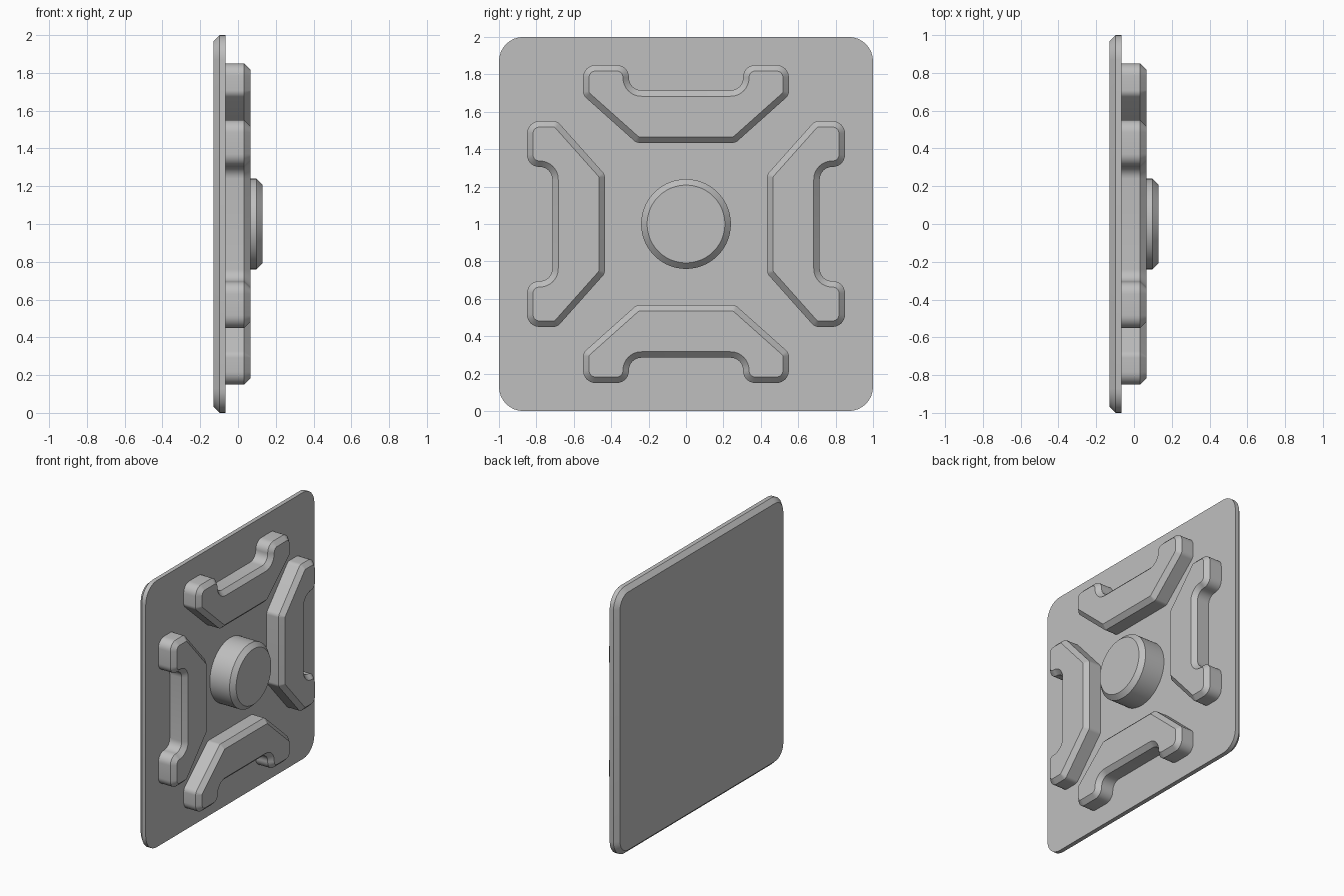
import bpy, bmesh, math
from mathutils import Vector, Matrix

old = bpy.data.objects.get("Cube")
if old:
    bpy.data.objects.remove(old, do_unlink=True)

grey = bpy.data.materials.new("light_grey")
grey.use_nodes = True
colour = (0.52, 0.52, 0.52, 1)
grey.diffuse_color = colour
grey.node_tree.nodes["Principled BSDF"].inputs["Base Color"].default_value = colour

CENTRE = Vector((0, 0, 1))
CHAMFER = 0.032


def rounded_ring(corners, inset, segments=8):
    """Counter-clockwise outline with filleted corners, moved inward by inset."""
    ring = []
    pts = [Vector(c[:2]) for c in corners]
    for i, p in enumerate(pts):
        d1 = (p - pts[i - 1]).normalized()
        d2 = (pts[(i + 1) % len(pts)] - p).normalized()
        n1, n2 = Vector((-d1.y, d1.x)), Vector((-d2.y, d2.x))
        side = 1 if d1.x * d2.y - d1.y * d2.x > 0 else -1
        mitre = (n1 + n2) / (1 + n1.dot(n2))
        radius = corners[i][2] - side * inset
        centre = p + mitre * (inset + side * radius)
        turn = side * math.acos(max(-1, min(1, d1.dot(d2))))
        for k in range(segments + 1):
            n = Matrix.Rotation(turn * k / segments, 2) @ n1
            ring.append(centre - n * side * radius)
    return ring


def circle_ring(radius, inset, count=64):
    return [Vector((math.cos(a), math.sin(a))) * (radius - inset)
            for a in (math.tau * k / count for k in range(count))]


def loft(name, layers, angle=0):
    """Skin rings of (y, z) points placed at rising x, capped at both ends."""
    bm = bmesh.new()
    spin = Matrix.Rotation(angle, 3, 'X')
    rings = [[bm.verts.new(CENTRE + spin @ Vector((x, p.x, p.y))) for p in ring]
             for x, ring in layers]
    for a, b in zip(rings, rings[1:]):
        for i in range(len(a)):
            j = (i + 1) % len(a)
            bm.faces.new((a[i], a[j], b[j], b[i]))
    bm.faces.new(rings[0][::-1])
    bm.faces.new(rings[-1])
    bmesh.ops.recalc_face_normals(bm, faces=bm.faces)
    mesh = bpy.data.meshes.new(name)
    bm.to_mesh(mesh)
    bm.free()
    mesh.materials.append(grey)
    obj = bpy.data.objects.new(name, mesh)
    bpy.context.collection.objects.link(obj)
    bpy.ops.object.select_all(action='DESELECT')
    obj.select_set(True)
    bpy.context.view_layer.objects.active = obj
    bpy.ops.object.shade_smooth_by_angle(angle=math.radians(30))
    return obj


# Square backing plate, chamfered on its rear edge
square = [(y, z, 0.13) for y, z in ((-1, -1), (1, -1), (1, 1), (-1, 1))]
outer = rounded_ring(square, 0)
loft("backing_plate", [(-0.13, rounded_ring(square, CHAMFER)),
                       (-0.13 + CHAMFER, outer), (-0.066, outer)])

# Four notched brackets around the middle: (y, z, fillet radius)
half = [(0.265, 0.434, 0.04), (0.55, 0.688, 0.045), (0.55, 0.85, 0.066),
        (0.305, 0.85, 0.066), (0.305, 0.715, 0.066)]
bracket = half + [(-y, z, r) for y, z, r in reversed(half)]
base = rounded_ring(bracket, 0)
for turn, side in enumerate(("top", "right", "bottom", "left")):
    loft(side + "_bracket", [(-0.08, base), (0.065 - CHAMFER, base),
                             (0.065, rounded_ring(bracket, CHAMFER))],
         turn * math.pi / 2)

# Round central boss
rim = circle_ring(0.24, 0)
loft("centre_boss", [(-0.08, rim), (0.13 - CHAMFER, rim),
                     (0.13, circle_ring(0.24, CHAMFER))])
